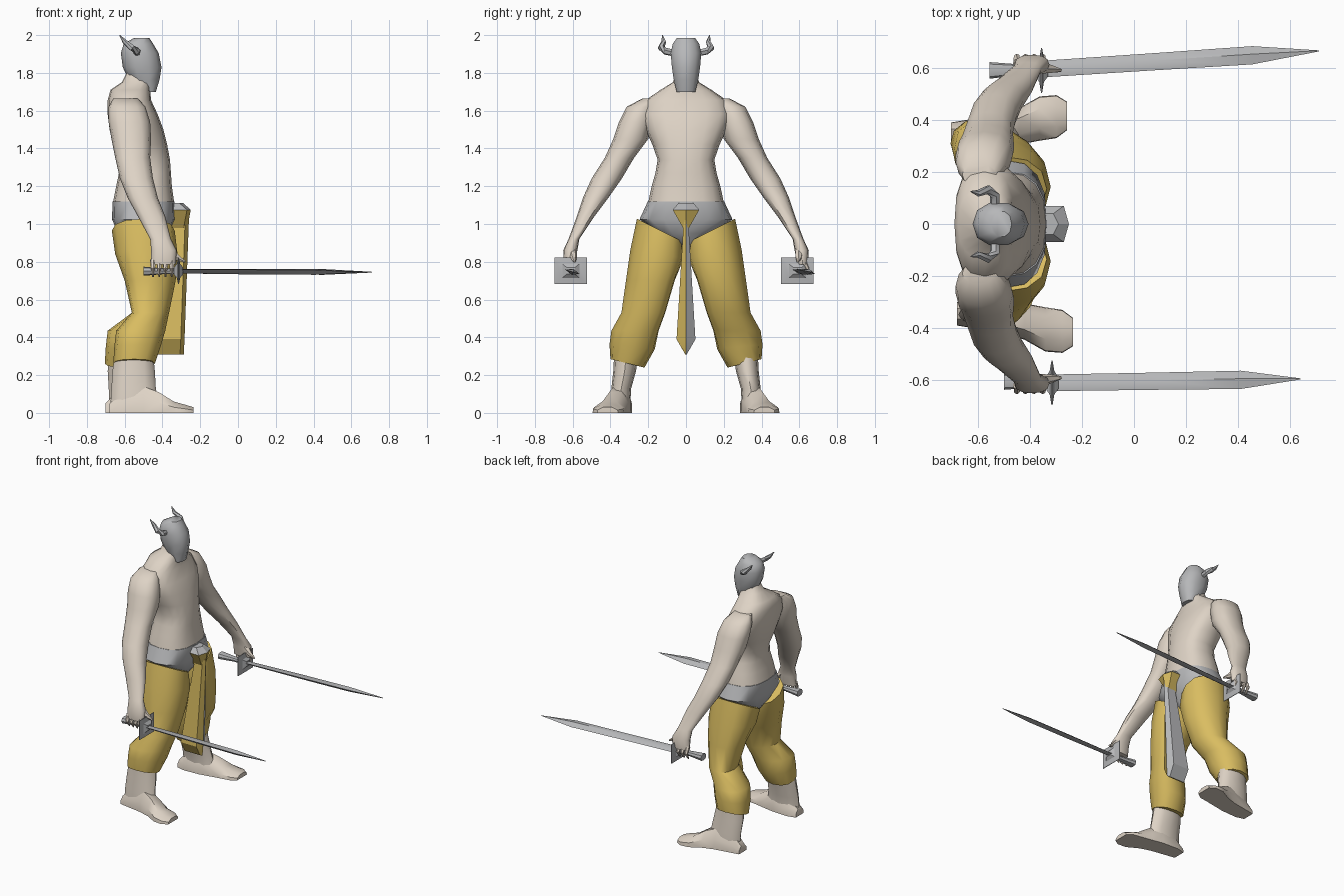
import bpy, bmesh, math
from mathutils import Vector

if "Cube" in bpy.data.objects:
    bpy.data.objects.remove(bpy.data.objects["Cube"])


def material(name, rgb):
    m = bpy.data.materials.new(name)
    m.diffuse_color = (*rgb, 1)
    m.use_nodes = True
    m.node_tree.nodes["Principled BSDF"].inputs["Base Color"].default_value = m.diffuse_color
    return m


SKIN = material("skin", (0.73, 0.65, 0.56))
GOLD = material("gold cloth", (0.70, 0.51, 0.12))
STEEL = material("grey steel", (0.47, 0.475, 0.485))


def loft(name, rings, mats, rule=None, angle=45):
    """Skin a list of equal-length point rings and cap both ends."""
    bm = bmesh.new()
    vr = [[bm.verts.new(p) for p in r] for r in rings]
    n = len(vr[0])
    for a, b in zip(vr, vr[1:]):
        for i in range(n):
            j = (i + 1) % n
            bm.faces.new((a[i], a[j], b[j], b[i]))
    bm.faces.new(vr[0][::-1])
    bm.faces.new(vr[-1])
    bmesh.ops.recalc_face_normals(bm, faces=bm.faces)
    bm.normal_update()
    if rule:
        for f in bm.faces:
            f.material_index = rule(f.normal)
    me = bpy.data.meshes.new(name)
    bm.to_mesh(me)
    bm.free()
    ob = bpy.data.objects.new(name, me)
    bpy.context.collection.objects.link(ob)
    for m in mats:
        me.materials.append(m)
    bpy.ops.object.select_all(action='DESELECT')
    ob.select_set(True)
    bpy.context.view_layer.objects.active = ob
    bpy.ops.object.shade_smooth_by_angle(angle=math.radians(angle))
    return ob


def ring(c, u, v, n=12, p=0.85):
    """Rounded ring around c with half axes u and v; small p is boxier."""
    pw = lambda t: math.copysign(abs(t) ** p, t) if abs(t) > 1e-6 else 0
    out = []
    for i in range(n):
        a = 2 * math.pi * i / n
        out.append(Vector(c) + Vector(u) * pw(math.cos(a)) + Vector(v) * pw(math.sin(a)))
    return out


def zring(xb, xf, y0, y1, z, tilt=0, s=1, n=12, p=0.85, skew=0):
    """Level ring from back to front x, inner to outer y; tilt raises the outer side,
    skew turns the front inwards."""
    r = (y1 - y0) / 2
    return ring(((xb + xf) / 2, s * (y0 + y1) / 2, z), ((xf - xb) / 2, -s * skew, 0),
                (0, s * r, tilt * r), n, p)


def rod(name, pts, radii, mat, n=6):
    """Tapered tube along a path."""
    pts = [Vector(p) for p in pts]
    rings = []
    for i, p in enumerate(pts):
        d = (pts[min(i + 1, len(pts) - 1)] - pts[max(i - 1, 0)]).normalized()
        u = d.cross(Vector((0.9, 0.1, -0.3))).normalized()
        rings.append(ring(p, u * radii[i], d.cross(u) * radii[i], n, 1))
    return loft(name, rings, [mat])


def body(name, rows, mat, p=0.85, n=12):
    """Centred loft from rows of back x, front x, half width, z."""
    return loft(name, [zring(xb, xf, -w, w, z, n=n, p=p) for xb, xf, w, z in rows], [mat])


# Torso and neck
body("torso", [(-.662, -.338, .2, 1.115), (-.645, -.35, .182, 1.2), (-.63, -.355, .162, 1.27),
               (-.63, -.36, .15, 1.34), (-.66, -.375, .178, 1.42), (-.68, -.395, .215, 1.5),
               (-.69, -.425, .24, 1.58), (-.69, -.46, .215, 1.655), (-.675, -.465, .135, 1.71),
               (-.615, -.465, .07, 1.75), (-.59, -.47, .05, 1.8)], SKIN, p=0.8, n=16)

# Waistband dipping to the crotch
body("waistband", [(-.58, -.42, .03, .87), (-.635, -.365, .15, .95), (-.667, -.333, .246, 1.025),
                   (-.664, -.336, .202, 1.12)], STEEL, p=0.77, n=16)

# Helmeted head
body("helmet", [(-.5, -.435, .052, 1.7), (-.58, -.415, .068, 1.765), (-.61, -.405, .078, 1.83),
                (-.62, -.42, .085, 1.905), (-.605, -.45, .073, 1.955), (-.55, -.47, .05, 1.985)],
     STEEL, p=0.9, n=10)


# Knot and hanging sash share a ridged five-sided section
def ridged(xb, xf, w, z):
    return [(xb, -w, z), (xf - .02, -w, z), (xf, 0, z), (xf - .02, w, z), (xb, w, z)]


loft("belt_knot", [ridged(-.36, -.27, .01, .97), ridged(-.36, -.25, .07, 1.075),
                   ridged(-.36, -.29, .04, 1.11)],
     [GOLD, STEEL], lambda n: 1 if n.z > .4 else 0, 20)
loft("sash", [ridged(-.34, -.26, .012, 1.02), ridged(-.43, -.283, .05, .39),
              ridged(-.43, -.287, .004, .31)],
     [GOLD, STEEL], lambda n: 1 if n.y > .05 else 0, 20)

ARM = [(-.66, -.53, .15, .23, 1.665), (-.685, -.49, .16, .315, 1.62), (-.685, -.465, .18, .355, 1.54),
       (-.67, -.46, .2, .385, 1.45), (-.65, -.465, .275, .43, 1.35), (-.625, -.45, .34, .5, 1.24),
       (-.585, -.425, .41, .545, 1.14), (-.53, -.385, .485, .578, 1.04),
       (-.465, -.355, .565, .622, .92), (-.46, -.325, .575, .65, .86), (-.46, -.33, .59, .645, .785)]
# back x, front x, inner y, outer y, z, tilt, skew
LEG = [(-.668, -.335, .01, .26, .965, .5, .0), (-.65, -.32, .012, .295, .84, .15, .01),
       (-.6, -.33, .06, .318, .7, 0, .02), (-.562, -.365, .11, .342, .53, 0, .02),
       (-.645, -.385, .145, .395, .435, 0, .02), (-.655, -.41, .165, .405, .35, .1, .01),
       (-.66, -.44, .22, .4, .262, .25, .0)]
CALF = [(-.65, -.45, .25, .38, .32), (-.665, -.44, .265, .385, .22),
        (-.67, -.435, .29, .395, .13), (-.675, -.42, .295, .4, .05)]
FOOT = [(-.68, .3, .39, .05), (-.62, .285, .4, .11), (-.5, .29, .42, .14), (-.42, .305, .445, .11),
        (-.34, .32, .49, .06), (-.275, .33, .495, .042), (-.235, .36, .47, .03)]

for s, side in ((1, "left"), (-1, "right")):
    dx = -.045 if s > 0 else 0       # the left shin stands slightly further back
    # Arm and hand
    loft(side + "_arm", [zring(*r, s=s) for r in ARM], [SKIN])
    for i in range(4):
        x = -.45 + .033 * i
        rod(f"{side}_finger_{i + 1}", [(x, s * .62, .81), (x, s * .642, .765), (x, s * .615, .722)],
            [.016, .012, .005], SKIN)
    rod(side + "_thumb", [(-.36, s * .6, .86), (-.32, s * .595, .82), (-.28, s * .59, .8)],
        [.024, .017, .006], SKIN)
    # Baggy trouser leg, calf and foot
    loft(side + "_trouser", [zring(a + dx * (z < .5), b + dx * (z < .5), c, d, z, t, s, 12, .88, k)
                             for a, b, c, d, z, t, k in LEG], [GOLD])
    loft(side + "_calf", [zring(a + dx * z * 2.5, b + dx * z * 2.5, c, d, z, s=s, p=.95)
                          for a, b, c, d, z in CALF], [SKIN])
    loft(side + "_foot", [[(x + dx * .5, s * (y0 + (y1 - y0) * u), h * v) for u, v in
                           ((0, 0), (1, 0), (.98, .5), (.72, 1), (.28, 1), (.02, .5))]
                          for x, y0, y1, h in FOOT], [SKIN])
    # Curved horn
    rod(side + "_horn", [(-.535, s * .065, 1.905), (-.535, s * .11, 1.915), (-.56, s * .132, 1.932),
                         (-.6, s * .118, 1.965), (-.627, s * .125, 2.0)],
        [.018, .019, .018, .013, .002], STEEL)
    # Sword: rolled diamond blade, square pointed guard, flared grip
    start, hilt, tip = ((-.555, .59), (-.355, .595), (.71, .665)) if s > 0 else \
                       ((-.5, -.605), (-.315, -.61), (.64, -.595))
    A, H, T = (Vector((*p, .75)) for p in (start, hilt, tip))
    T.z = .745
    Y, Z = Vector((0, 1, 0)), Vector((0, 0, 1))
    R, N = Vector((0, 1, -.3)), Vector((0, .3, 1))
    loft(side + "_blade", [ring(H.lerp(T, t), R * w, N * h, 4, 1) for t, w, h in
                           ((0, .032, .011), (.4, .033, .015), (.76, .035, .015), (1, .002, .002))],
         [STEEL])
    loft(side + "_grip", [ring(A.lerp(H, t), Y * w, Z * w * .75, 8, .8) for t, w in
                          ((0, .032), (.25, .027), (.6, .02), (1, .022))], [STEEL])
    gy = Vector((0, -.005 * (s > 0), .002))
    square = lambda x, a, b: [H + gy + Vector((x, a * i, b * j)) for i, j in
                              ((-1, -1), (1, -1), (1, 1), (-1, 1))]
    loft(side + "_guard", [square(-.025, .022, .018), square(-.009, .045, .037),
                           square(-.002, .086, .07), square(.002, .086, .07),
                           square(.009, .045, .037), square(.025, .022, .018)], [STEEL], angle=20)
